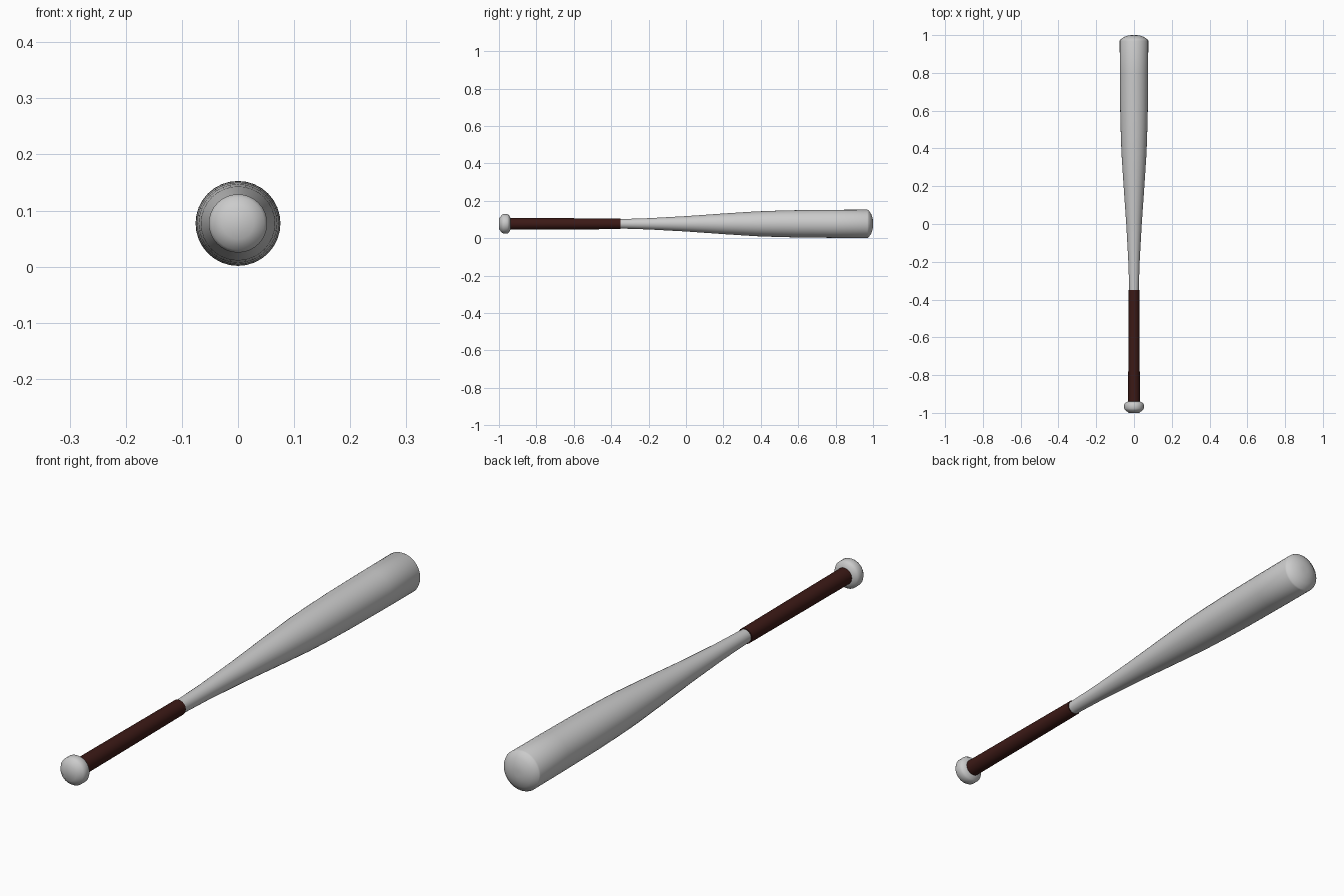
import bpy, bmesh, math

if "Cube" in bpy.data.objects:
    bpy.data.objects.remove(bpy.data.objects["Cube"])

AXIS_Z = 0.077
SIDES = 32


def lathe(name, profile, angle, color=None):
    """Revolve (y, radius) points around the long axis, closing both ends."""
    bm = bmesh.new()
    rings = []
    for y, r in profile:
        rings.append([bm.verts.new((r * math.cos(2 * math.pi * i / SIDES), y,
                                    AXIS_Z + r * math.sin(2 * math.pi * i / SIDES)))
                      for i in range(SIDES)])
    for a, b in zip(rings, rings[1:]):
        for i in range(SIDES):
            j = (i + 1) % SIDES
            bm.faces.new((a[i], a[j], b[j], b[i]))
    bm.faces.new(rings[0])
    bm.faces.new(rings[-1])
    bmesh.ops.recalc_face_normals(bm, faces=bm.faces)
    mesh = bpy.data.meshes.new(name)
    bm.to_mesh(mesh)
    bm.free()
    obj = bpy.data.objects.new(name, mesh)
    bpy.context.collection.objects.link(obj)
    if color:
        mat = bpy.data.materials.new(name + "_color")
        mat.diffuse_color = color
        mat.use_nodes = True
        mat.node_tree.nodes["Principled BSDF"].inputs["Base Color"].default_value = mat.diffuse_color
        mesh.materials.append(mat)
    bpy.ops.object.select_all(action='DESELECT')
    obj.select_set(True)
    bpy.context.view_layer.objects.active = obj
    bpy.ops.object.shade_smooth_by_angle(angle=math.radians(angle))
    return obj


# Tapering barrel with a domed tip
lathe("barrel", [(-0.355, 0.025), (-0.2, 0.030), (0.0, 0.041), (0.2, 0.055),
                 (0.37, 0.066), (0.48, 0.070), (0.6, 0.073), (0.8, 0.075),
                 (0.97, 0.0757), (0.976, 0.073), (0.99, 0.053), (0.998, 0.030),
                 (1.0, 0.012)], 60)

# Dark wrapped grip, a little thicker than the wood beneath
lathe("grip", [(-0.945, 0.031), (-0.65, 0.030), (-0.35, 0.0285)], 40,
      (0.045, 0.010, 0.008, 1))

# Rounded knob at the bottom end
lathe("knob", [(-1.0, 0.028), (-0.985, 0.047), (-0.977, 0.052),
               (-0.955, 0.052), (-0.947, 0.047), (-0.938, 0.030)], 40)
